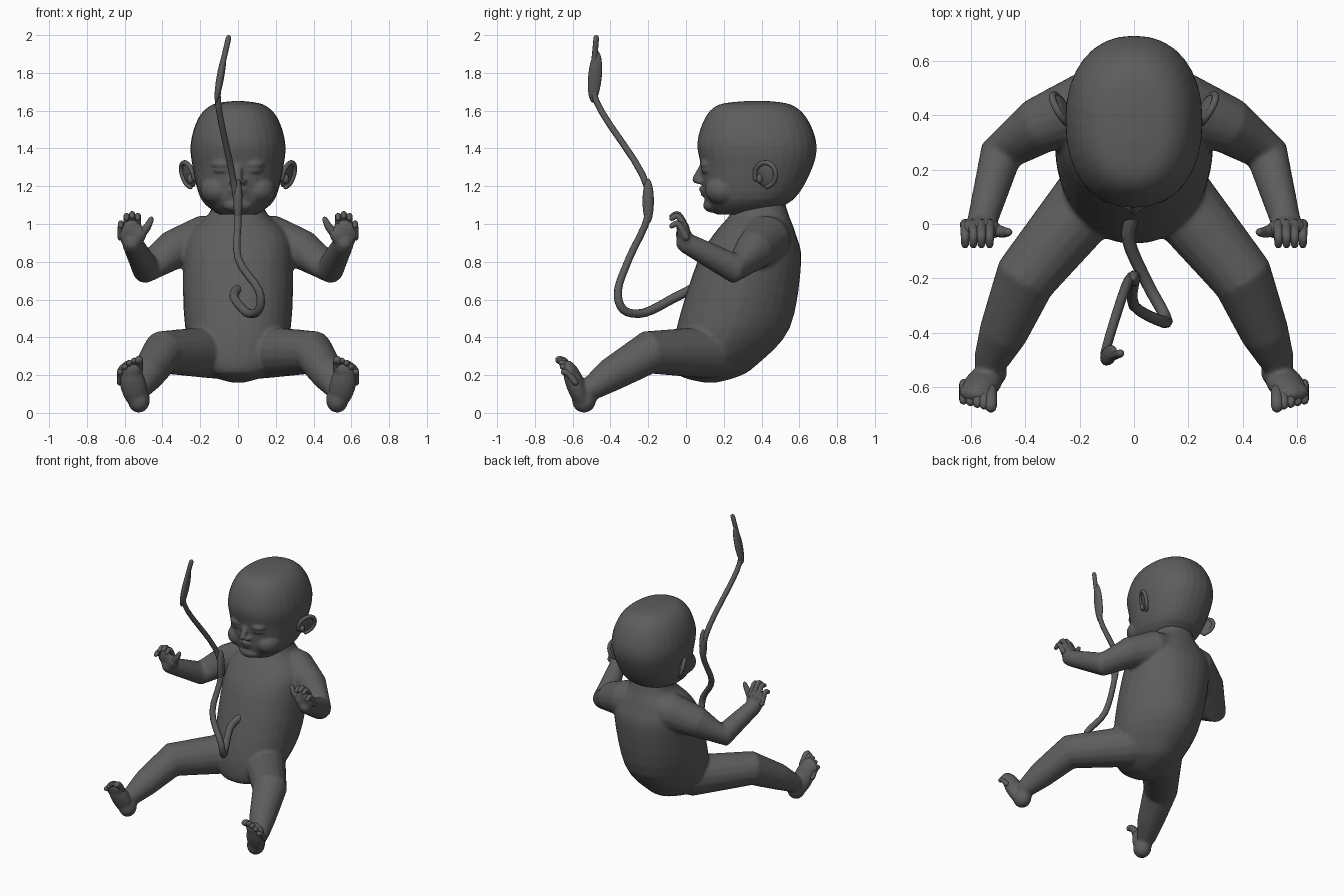
import bpy
import bmesh
from math import sin, cos, tau, radians, copysign
from mathutils import Vector, Matrix, Euler

if "Cube" in bpy.data.objects:
    bpy.data.objects.remove(bpy.data.objects["Cube"], do_unlink=True)

# Dark grey shared by every part
grey = bpy.data.materials.new("dark_grey")
grey.use_nodes = True
grey.diffuse_color = (.11, .11, .11, 1)
grey.node_tree.nodes["Principled BSDF"].inputs["Base Color"].default_value = grey.diffuse_color


def flow(keys, steps=4):
    """Pass a smooth curve through the key points."""
    keys = [Vector(k) for k in keys]
    padded = [keys[0], *keys, keys[-1]]
    out = []
    for a, b, c, d in zip(padded, padded[1:], padded[2:], padded[3:]):
        for step in range(steps):
            t = step / steps
            bend = 2 * a - 5 * b + 4 * c - d
            twist = 3 * (b - c) + d - a
            out.append(b + ((c - a) + (bend + twist * t) * t) * t / 2)
    return out + [keys[-1]]


def skin(bm, rings):
    """Bridge equal point rings and cap both ends."""
    rows = [[bm.verts.new(point) for point in ring] for ring in rings]
    for low, high in zip(rows, rows[1:]):
        for i in range(len(low)):
            bm.faces.new((low[i - 1], low[i], high[i], high[i - 1]))
    bm.faces.new(rows[0][::-1])
    bm.faces.new(rows[-1])


def stack(bm, levels, sides=32, power=.9):
    """Loft sections given as height, front, back, half width; low ones narrow at the back."""
    rings = []
    for z, front, back, half in flow(levels):
        ring = []
        for i in range(sides):
            c, s = cos(tau * i / sides), sin(tau * i / sides)
            pinch = 1 - .5 * max(s, 0) * max(.9 - z, 0)
            x = half * pinch * copysign(abs(c) ** power, c)
            y = (front + back) / 2 + (back - front) / 2 * copysign(abs(s) ** power, s)
            ring.append((x, y, z))
        rings.append(ring)
    skin(bm, rings)


def tube(bm, keys, start, end, sides=12, steps=4):
    """Round-ended tube along a curve, tapering from start to end radius."""
    path = flow(keys, steps)
    last = len(path) - 1
    first_dir = (path[0] - path[1]).normalized()
    last_dir = (path[-1] - path[-2]).normalized()
    spine = [(p, start + (end - start) * i / last) for i, p in enumerate(path)]
    for angle in (radians(40), radians(75)):
        reach, shrink = sin(angle), cos(angle)
        spine.insert(0, (path[0] + first_dir * start * reach, start * shrink))
        spine.append((path[-1] + last_dir * end * reach, end * shrink))
    side = first_dir.orthogonal()
    rings = []
    for i, (p, r) in enumerate(spine):
        ahead, behind = spine[min(i + 1, len(spine) - 1)][0], spine[max(i - 1, 0)][0]
        along = (ahead - behind).normalized()
        side = (side - along * side.dot(along)).normalized()
        up = along.cross(side)
        turns = [tau * k / sides for k in range(sides)]
        rings.append([p + (side * cos(a) + up * sin(a)) * r for a in turns])
    skin(bm, rings)


def ball(bm, centre, size, turn=(0, 0, 0)):
    """Ellipsoid with half sizes, turned by degrees."""
    rotation = Euler([radians(a) for a in turn]).to_matrix().to_4x4()
    matrix = Matrix.Translation(centre) @ rotation @ Matrix.Diagonal((*size, 1))
    bmesh.ops.create_uvsphere(bm, u_segments=20, v_segments=12, radius=1, matrix=matrix)


def mirror(bm):
    """Copy everything built so far to the other side."""
    geometry = bm.verts[:] + bm.edges[:] + bm.faces[:]
    for item in bmesh.ops.duplicate(bm, geom=geometry)["geom"]:
        if isinstance(item, bmesh.types.BMVert):
            item.co.x *= -1


def finish(name, bm, voxel=0, passes=0):
    """Turn the parts into an object, optionally fused into one skin."""
    bmesh.ops.recalc_face_normals(bm, faces=bm.faces)
    mesh = bpy.data.meshes.new(name)
    bm.to_mesh(mesh)
    bm.free()
    mesh.materials.append(grey)
    part = bpy.data.objects.new(name, mesh)
    bpy.context.collection.objects.link(part)
    bpy.ops.object.select_all(action='DESELECT')
    bpy.context.view_layer.objects.active = part
    part.select_set(True)
    if voxel:
        fuse = part.modifiers.new("fuse", 'REMESH')
        fuse.mode = 'VOXEL'
        fuse.voxel_size = voxel
        soften = part.modifiers.new("soften", 'SMOOTH')
        soften.iterations = passes
        for modifier in ("fuse", "soften"):
            bpy.ops.object.modifier_apply(modifier=modifier)
    bpy.ops.object.shade_smooth_by_angle(angle=radians(50))


# Body: one arm and one leg, mirrored, then fused with the torso
bm = bmesh.new()
arm = [(.17, .43, .92), (.35, .36, .86), (.49, .255, .765), (.56, 0, .9)]
tube(bm, arm, start=.13, end=.055, sides=16, steps=1)
leg = [(.13, .13, .32), (.4, -.2, .32), (.48, -.4, .2), (.525, -.5, .13)]
tube(bm, leg, start=.14, end=.065, sides=16, steps=1)
# Palm and thumb base
ball(bm, (.565, -.01, .95), (.07, .036, .08), (15, 8, 0))
ball(bm, (.525, -.02, .94), (.04, .035, .05), (10, -30, 0))
# Heel, sole and ball of the foot
ball(bm, (.525, -.54, .07), (.06, .065, .07))
ball(bm, (.555, -.585, .15), (.07, .05, .14), (20, 14, 0))
ball(bm, (.575, -.62, .225), (.07, .036, .05), (25, 14, 10))
mirror(bm)
torso = [(.16, .1, .16, .03), (.19, -.02, .27, .13), (.25, -.07, .37, .21),
         (.45, -.05, .55, .28), (.8, .06, .61, .29), (.95, .15, .58, .26),
         (1.06, .24, .54, .15), (1.2, .3, .5, .12)]
stack(bm, torso)
finish("body", bm, voxel=.011, passes=5)

# Head: cheeks, closed eyelids, nostrils and lips, mirrored, then skull and nose
bm = bmesh.new()
ball(bm, (.11, .2, 1.18), (.09, .1, .08))
ball(bm, (.09, .105, 1.315), (.05, .03, .024), (0, 0, 18))
ball(bm, (.09, .103, 1.285), (.045, .02, .016), (0, 0, 18))
ball(bm, (.025, .075, 1.225), (.02, .024, .016))
tube(bm, [(0, .08, 1.186), (.06, .11, 1.172)], start=.015, end=.008)
tube(bm, [(0, .09, 1.157), (.055, .115, 1.165)], start=.014, end=.008)
mirror(bm)
tube(bm, [(0, .09, 1.3), (0, .053, 1.235)], start=.022, end=.022)
ball(bm, (0, .14, 1.1), (.08, .05, .04))
skull = [(1.05, .16, .4, .1), (1.13, .1, .57, .195), (1.3, .08, .67, .24),
         (1.43, .06, .69, .25), (1.56, .1, .64, .21), (1.63, .17, .56, .14),
         (1.65, .3, .45, .04)]
stack(bm, skull)
finish("head", bm, voxel=.008, passes=5)

# Ears: open rim curling around a thin shell
bm = bmesh.new()
rim = []
for i in range(9):
    angle = radians(200 - 35 * i)
    c, s = cos(angle), sin(angle)
    rim.append((.265 + .03 * c + .018 * s, .42 + .055 * c, 1.26 + .065 * s))
tube(bm, rim, start=.013, end=.013)
ball(bm, (.257, .42, 1.26), (.014, .06, .068), (0, 15, -30))
ball(bm, (.25, .39, 1.24), (.02, .016, .025))
mirror(bm)
finish("ears", bm)

# Fingers curl forward, thumbs point inward
bm = bmesh.new()
for i, top in enumerate((1.04, 1.05, 1.04, 1)):
    x = .53 + .03 * i
    tube(bm, [(x, 0, top - .07), (x, -.04, top), (x, -.075, top - .01)], start=.019, end=.014)
tube(bm, [(.515, -.02, .945), (.48, -.03, .985), (.46, -.03, 1.025)], start=.026, end=.014)
mirror(bm)
finish("fingers", bm)

# Toes shrink outward from the big one
bm = bmesh.new()
for i in range(5):
    x, z, back = .525 + .025 * i, .28 - .004 * i * i, .006 * i
    radius = .017 if i else .022
    base = (x, back - .61, z - .055)
    tube(bm, [base, (x, back - .645, z - .01), (x, back - .67, z)], radius, radius)
mirror(bm)
finish("toes", bm)

# Cord looping up from the navel, with flattened swellings
bm = bmesh.new()
cord = [(0, .04, .66), (-.02, -.06, .61), (.05, -.22, .53), (.11, -.33, .545),
        (.11, -.36, .65), (0, -.3, .82), (0, -.2, 1.05), (-.03, -.23, 1.26),
        (-.1, -.45, 1.6), (-.1, -.49, 1.75), (-.05, -.475, 1.985)]
tube(bm, cord, start=.026, end=.015, sides=8)
ball(bm, (-.093, -.482, 1.78), (.02, .036, .14), (-5, 10, 0))
ball(bm, (0, -.2, 1.12), (.024, .03, .12))
finish("cord", bm)
